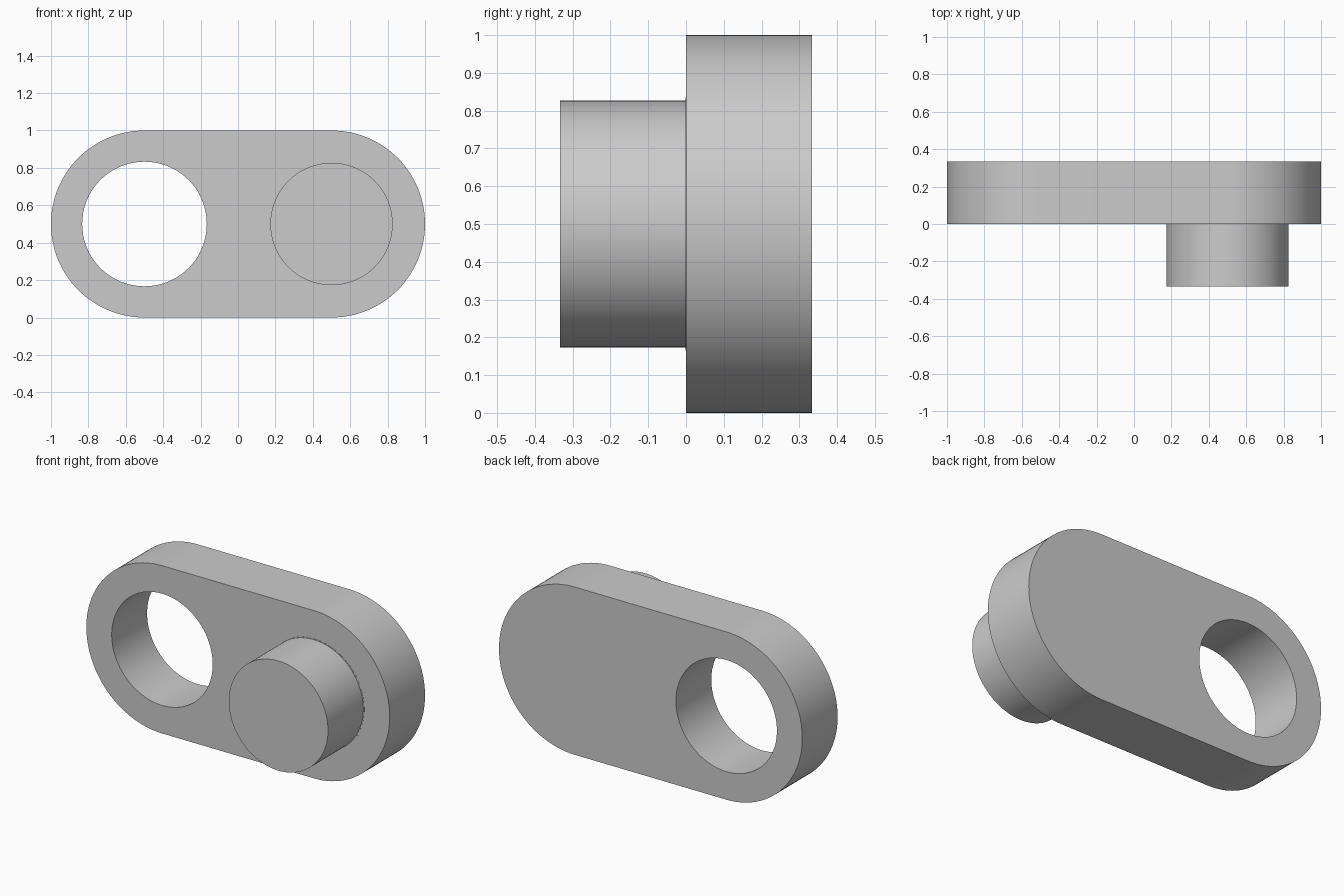
import bpy
import bmesh
from math import cos, sin, pi, radians

cube = bpy.data.objects.get("Cube")
if cube:
    bpy.data.objects.remove(cube, do_unlink=True)

THICK = 1 / 3      # plate thickness and pin length
CENTRE = 0.5       # distance of both hole and pin from the middle
MID_Z = 0.5
SIDES = 128

grey = bpy.data.materials.new("light grey")
grey.use_nodes = True
grey.diffuse_color = (0.6, 0.6, 0.6, 1)
grey.node_tree.nodes["Principled BSDF"].inputs["Base Color"].default_value = grey.diffuse_color


def arc(cx, radius, start, end, steps):
    """Points on an arc in the front plane."""
    angles = [start + (end - start) * i / steps for i in range(steps + 1)]
    return [(cx + radius * cos(a), 0, MID_Z + radius * sin(a)) for a in angles]


def circle(cx, radius):
    return arc(cx, radius, 0, 2 * pi, SIDES)[:-1]


def extruded(name, loops, y_from, y_to):
    """Fill the outline (later loops are holes) and extrude it along y."""
    bm = bmesh.new()
    edges = []
    for loop in loops:
        verts = [bm.verts.new((x, y_from, z)) for x, _, z in loop]
        edges += [bm.edges.new((v, verts[i - 1])) for i, v in enumerate(verts)]
    if len(loops) > 1:
        bmesh.ops.triangle_fill(bm, edges=edges, use_beauty=True)
    else:
        bm.faces.new(verts)
    result = bmesh.ops.extrude_face_region(bm, geom=bm.faces[:], use_keep_orig=True)
    moved = [g for g in result["geom"] if isinstance(g, bmesh.types.BMVert)]
    bmesh.ops.translate(bm, verts=moved, vec=(0, y_to - y_from, 0))
    bmesh.ops.recalc_face_normals(bm, faces=bm.faces[:])
    mesh = bpy.data.meshes.new(name)
    bm.to_mesh(mesh)
    bm.free()
    mesh.materials.append(grey)
    obj = bpy.data.objects.new(name, mesh)
    bpy.context.collection.objects.link(obj)
    bpy.ops.object.select_all(action="DESELECT")
    obj.select_set(True)
    bpy.context.view_layer.objects.active = obj
    bpy.ops.object.shade_smooth_by_angle(angle=radians(30))
    return obj


# Rounded link plate with a through hole
half = SIDES // 2
outline = (arc(CENTRE, 0.5, -pi / 2, pi / 2, half)
           + arc(-CENTRE, 0.5, pi / 2, 3 * pi / 2, half))
extruded("link_plate", [outline, circle(-CENTRE, 0.333)], 0, THICK)

# Pin on the front, slightly smaller than the hole, with its thin seat
extruded("pin", [circle(CENTRE, 0.327)], -THICK, 0.05)
extruded("pin_seat", [circle(CENTRE, 0.333)], -0.001, 0.05)
